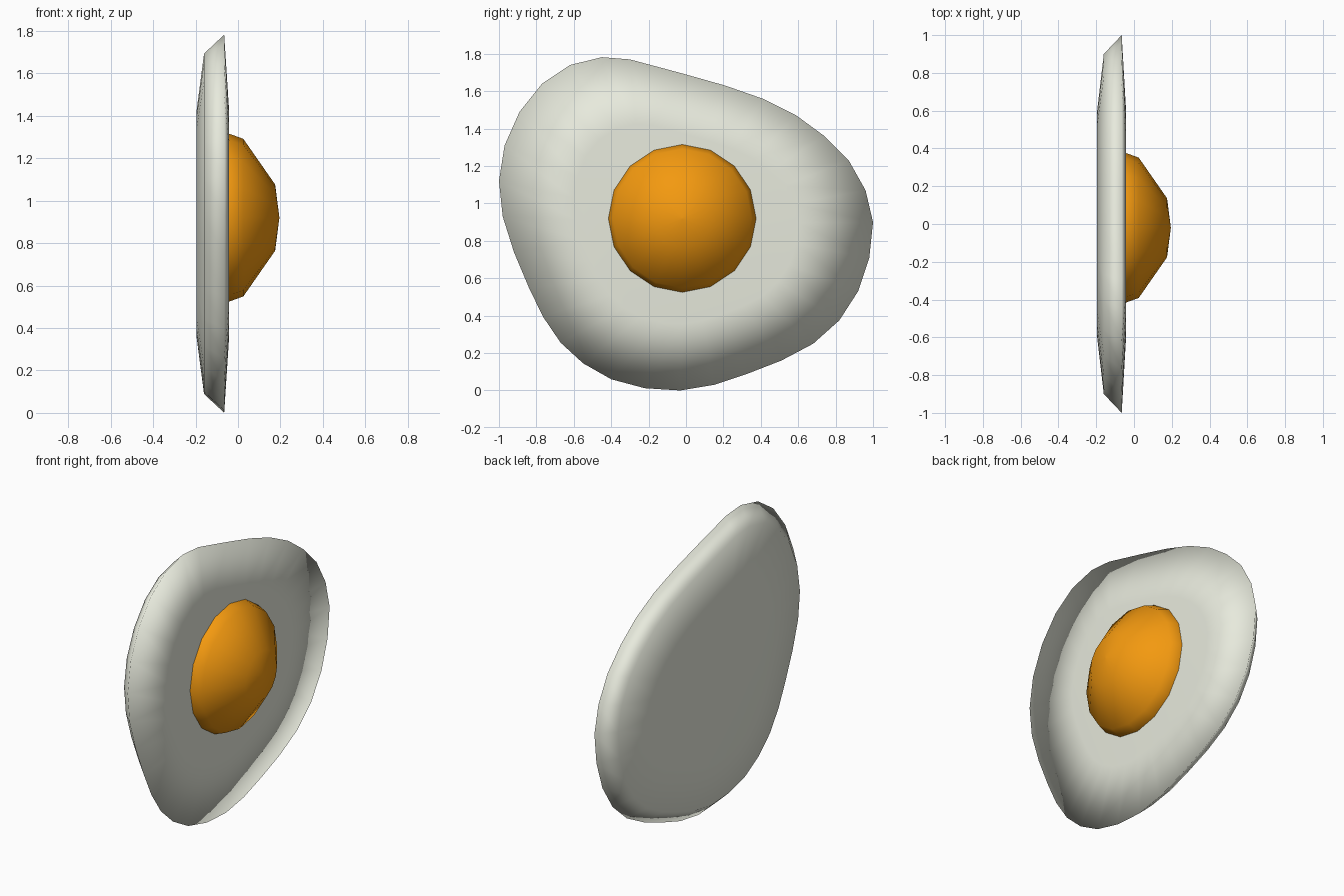
import bpy, math

if "Cube" in bpy.data.objects:
    bpy.data.objects.remove(bpy.data.objects["Cube"])

# Outline of the egg white seen from the right (y, z)
OUTLINE = [(1.0, .90), (.96, 1.07), (.87, 1.23), (.74, 1.36), (.59, 1.47), (.41, 1.56),
           (.21, 1.63), (-.02, 1.695), (-.30, 1.77), (-.45, 1.782), (-.62, 1.74),
           (-.77, 1.64), (-.89, 1.49), (-.97, 1.31), (-1.0, 1.12), (-.98, .93),
           (-.92, .74), (-.84, .55), (-.765, .395), (-.67, .255), (-.55, .145),
           (-.40, .06), (-.22, .012), (-.03, 0), (.15, .03), (.33, .09), (.51, .16),
           (.68, .25), (.82, .375), (.92, .53), (.98, .71)]


def loft(name, outline, center, sections, color):
    """Stack scaled copies of an outline along x and close both ends."""
    n = len(outline)
    cy, cz = center
    verts = [(x, cy + (y - cy) * s, cz + (z - cz) * s)
             for x, s in sections for y, z in outline]
    faces = [(r * n + i, r * n + (i + 1) % n, (r + 1) * n + (i + 1) % n, (r + 1) * n + i)
             for r in range(len(sections) - 1) for i in range(n)]
    faces.append(tuple(reversed(range(n))))
    last = (len(sections) - 1) * n
    faces.append(tuple(range(last, last + n)))
    mesh = bpy.data.meshes.new(name)
    mesh.from_pydata(verts, [], faces)
    mesh.shade_smooth()
    mat = bpy.data.materials.new(name)
    mat.diffuse_color = color
    mat.use_nodes = True
    mat.node_tree.nodes["Principled BSDF"].inputs["Base Color"].default_value = mat.diffuse_color
    mesh.materials.append(mat)
    obj = bpy.data.objects.new(name, mesh)
    bpy.context.collection.objects.link(obj)
    return obj


# Egg white: thin slab, bevelled back, sharp rim, nearly flat front
loft("egg_white", OUTLINE, (0, .89),
     [(-.195, .6), (-.16, .9), (-.065, 1), (-.042, .6)], (.8, .82, .72, 1))

# Yolk: 16-sided dome on the front
circle = [(-.02 + .395 * math.cos(math.tau * i / 16), .92 + .395 * math.sin(math.tau * i / 16))
          for i in range(16)]
loft("yolk", circle, (-.02, .92),
     [(-.1, 1), (-.04, 1), (.025, .94), (.175, .395), (.195, .002)], (.9, .32, .005, 1))
